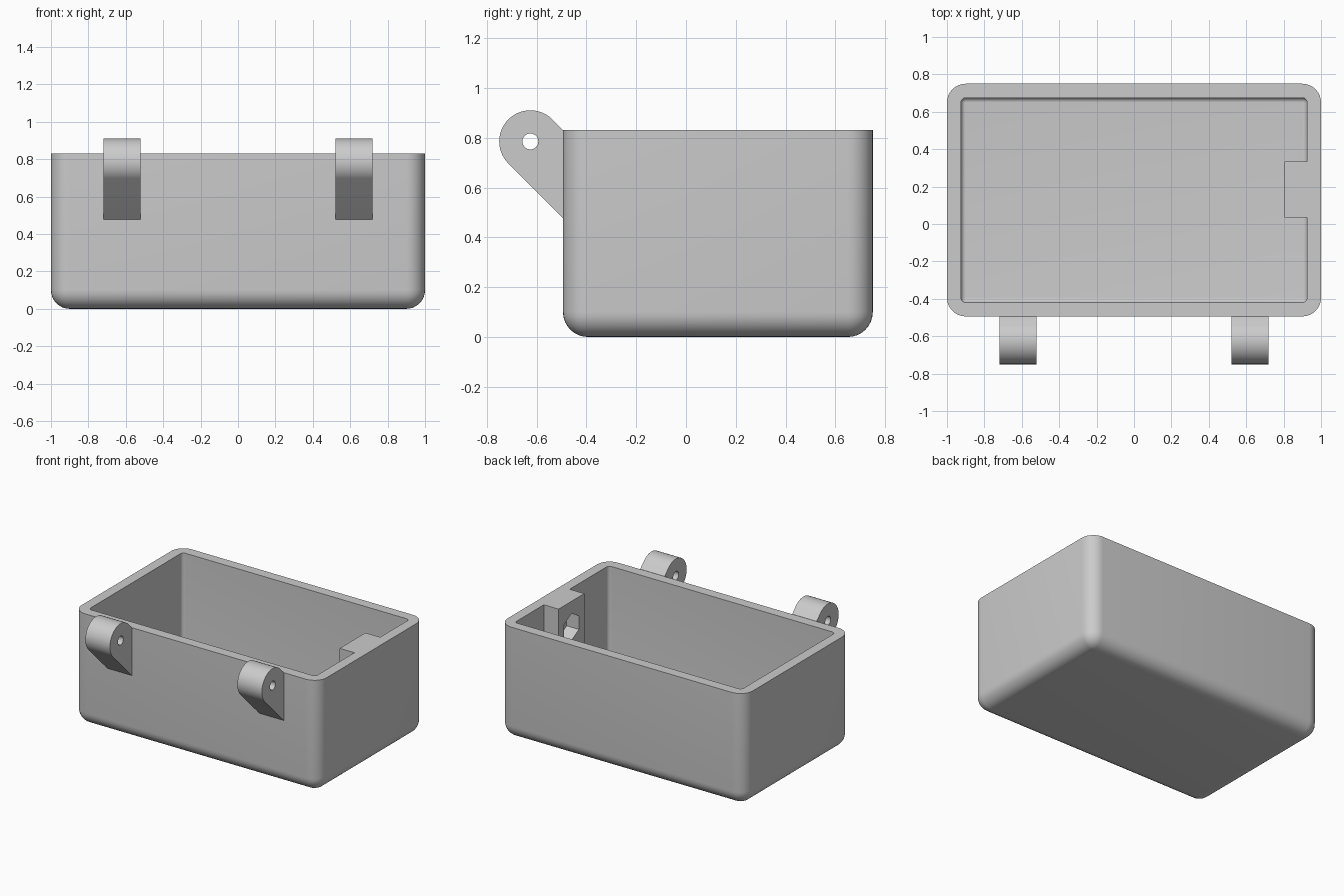
import bpy
import bmesh
from math import cos, sin, pi, radians
from mathutils import Matrix, Vector

cube = bpy.data.objects.get("Cube")
if cube:
    bpy.data.objects.remove(cube, do_unlink=True)

grey = bpy.data.materials.new("plain grey")
grey.use_nodes = True
colour = (0.6, 0.6, 0.6, 1)
grey.diffuse_color = colour
grey.node_tree.nodes["Principled BSDF"].inputs["Base Color"].default_value = colour


def finish(bm, name):
    bmesh.ops.remove_doubles(bm, verts=bm.verts, dist=0.0005)
    bmesh.ops.recalc_face_normals(bm, faces=bm.faces)
    mesh = bpy.data.meshes.new(name)
    bm.to_mesh(mesh)
    bm.free()
    obj = bpy.data.objects.new(name, mesh)
    bpy.context.collection.objects.link(obj)
    mesh.materials.append(grey)
    return obj


def select(obj):
    bpy.ops.object.select_all(action='DESELECT')
    obj.select_set(True)
    bpy.context.view_layer.objects.active = obj


def smooth(obj):
    select(obj)
    bpy.ops.object.shade_smooth_by_angle(angle=radians(30))


def prism(points, direction, name):
    """Extrude a flat outline along a direction."""
    bm = bmesh.new()
    face = bm.faces.new([bm.verts.new(p) for p in points])
    new = bmesh.ops.extrude_face_region(bm, geom=[face])["geom"]
    verts = [v for v in new if isinstance(v, bmesh.types.BMVert)]
    bmesh.ops.translate(bm, verts=verts, vec=direction)
    return finish(bm, name)


def drill(obj, centre, radius, depth, sides, turn):
    """Cut a round or hexagonal hole running along x."""
    bm = bmesh.new()
    place = (Matrix.Translation(centre) @ Matrix.Rotation(pi / 2, 4, 'Y')
             @ Matrix.Rotation(turn, 4, 'Z'))
    bmesh.ops.create_cone(bm, cap_ends=True, segments=sides, radius1=radius,
                          radius2=radius, depth=depth, matrix=place)
    cutter = finish(bm, "hole_cutter")
    cutter.hide_render = True
    mod = obj.modifiers.new("hole", 'BOOLEAN')
    mod.operation = 'DIFFERENCE'
    mod.solver = 'EXACT'
    mod.object = cutter
    select(obj)
    bpy.ops.object.modifier_apply(modifier=mod.name)
    bpy.data.objects.remove(cutter, do_unlink=True)


# Tub: rounded rectangle rings lofted up the outside and down the inside
CENTRE_Y, HALF_X, HALF_Y, TOP = 0.128, 1.0, 0.622, 0.83
WALL, ROUND, FILLET, STEPS = 0.075, 0.1, 0.025, 8


def ring(bm, inset, radius, z):
    verts = []
    for k, (sx, sy) in enumerate([(1, 1), (-1, 1), (-1, -1), (1, -1)]):
        cx = sx * (HALF_X - inset - radius)
        cy = CENTRE_Y + sy * (HALF_Y - inset - radius)
        for i in range(STEPS + 1):
            a = (k + i / STEPS) * pi / 2
            verts.append(bm.verts.new((cx + radius * cos(a), cy + radius * sin(a), z)))
    return verts


bm = bmesh.new()
quarter = [i / STEPS * pi / 2 for i in range(STEPS + 1)]
rings = [ring(bm, ROUND * (1 - sin(a)), ROUND * sin(a), ROUND * (1 - cos(a)))
         for a in quarter]
rings += [ring(bm, 0, ROUND, TOP), ring(bm, WALL, FILLET, TOP)]
rings += [ring(bm, WALL + FILLET * (1 - cos(a)), FILLET * cos(a),
               WALL + FILLET * (1 - sin(a))) for a in quarter]
for low, high in zip(rings, rings[1:]):
    for i in range(len(low)):
        j = (i + 1) % len(low)
        bm.faces.new((low[i], low[j], high[j], high[i]))
for end in (rings[0], rings[-1]):
    bm.faces.new(end[::STEPS + 1])
bmesh.ops.remove_doubles(bm, verts=bm.verts, dist=0.0005)
smooth(finish(bm, "tub"))

# Hinge lugs on the front: round eye blending into 45 degree flanks
EYE_Y, EYE_Z, EYE_R, FRONT = -0.625, 0.785, 0.125, CENTRE_Y - HALF_Y
arc = [pi / 4 + i / 32 * pi for i in range(33)]
outline = [(EYE_Y + EYE_R * cos(a), EYE_Z + EYE_R * sin(a)) for a in arc]
(y0, z0), (y1, z1) = outline[0], outline[-1]
outline = ([(FRONT, z0 - (FRONT - y0))] + outline + [(FRONT, z1 - (FRONT - y1))])
for name, x in (("right_hinge_lug", -0.62), ("left_hinge_lug", 0.62)):
    lug = prism([(x - 0.1, y, z) for y, z in outline], Vector((0.2, 0, 0)), name)
    drill(lug, (x, EYE_Y, EYE_Z), 0.032, 0.4, 32, 0)
    smooth(lug)

# Latch block on the inside wall, with a hexagonal nut pocket
wall_x, face_x = HALF_X - WALL, 0.805
side = [(wall_x, TOP), (face_x, TOP), (face_x, 0.40), (wall_x, 0.28)]
block = prism([(x, 0.035, z) for x, z in side], Vector((0, 0.3, 0)), "latch_block")
drill(block, (face_x, 0.185, 0.64), 0.1, 0.2, 6, pi / 2)
